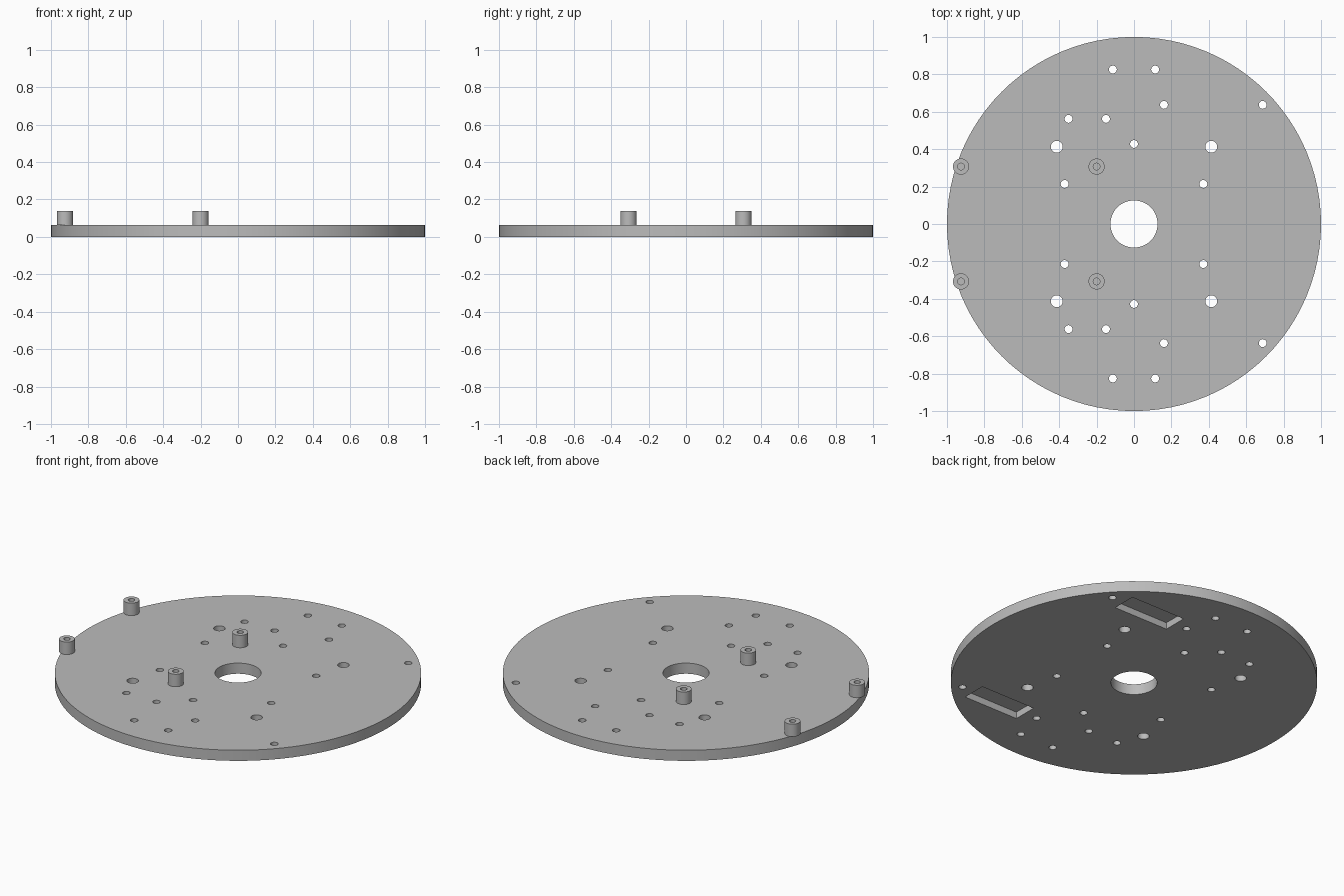
import bpy, bmesh, math
from mathutils import Matrix, Vector

cube = bpy.data.objects.get("Cube")
if cube:
    bpy.data.objects.remove(cube, do_unlink=True)

THICK = 0.064      # plate thickness
TOP = 0.139        # top of the standoffs

grey = bpy.data.materials.new("plain grey")
grey.use_nodes = True
colour = (0.5, 0.5, 0.5, 1)
grey.diffuse_color = colour
grey.node_tree.nodes["Principled BSDF"].inputs["Base Color"].default_value = colour


def make_object(name, bm):
    bmesh.ops.recalc_face_normals(bm, faces=bm.faces)
    mesh = bpy.data.meshes.new(name)
    bm.to_mesh(mesh)
    bm.free()
    mesh.materials.append(grey)
    obj = bpy.data.objects.new(name, mesh)
    bpy.context.collection.objects.link(obj)
    return obj


def add_cylinder(bm, x, y, radius, z0, z1, sides):
    bmesh.ops.create_cone(bm, cap_ends=True, segments=sides, radius1=radius,
                          radius2=radius, depth=z1 - z0,
                          matrix=Matrix.Translation((x, y, (z0 + z1) / 2)))


def add_box(bm, centre, size):
    bmesh.ops.create_cube(bm, size=1, matrix=Matrix.Translation(centre)
                          @ Matrix.Diagonal((*size, 1)))


def smooth(obj):
    bpy.ops.object.select_all(action="DESELECT")
    obj.select_set(True)
    bpy.context.view_layer.objects.active = obj
    bpy.ops.object.shade_smooth_by_angle(angle=math.radians(30))


# Round base plate
bm = bmesh.new()
add_cylinder(bm, 0, 0, 1, 0, THICK, 96)
plate = make_object("base_plate", bm)

# Drill holes, mirrored front to back, plus the centre bore
small, large = 0.021, 0.032
holes = [(-0.113, 0.826, small), (0.113, 0.826, small), (0.16, 0.637, small),
         (0.688, 0.637, small), (-0.35, 0.562, small), (-0.15, 0.562, small),
         (-0.413, 0.413, large), (0.413, 0.413, large), (0, 0.428, small),
         (-0.371, 0.214, small), (0.371, 0.214, small)]
bm = bmesh.new()
add_cylinder(bm, 0, 0, 0.126, -0.1, 0.2, 48)
for x, y, radius in holes:
    for side in (1, -1):
        add_cylinder(bm, x, side * y, radius, -0.1, 0.2, 24)

# Shallow rectangular pockets in the underside
for side in (1, -1):
    add_box(bm, (0.425, side * 0.637, 0), (0.365, 0.146, 0.08))
cutter = make_object("hole_cutter", bm)
cutter.hide_render = True

cut = plate.modifiers.new("holes", "BOOLEAN")
cut.operation = "DIFFERENCE"
cut.solver = "EXACT"
cut.object = cutter
bpy.context.view_layer.objects.active = plate
bpy.ops.object.modifier_apply(modifier=cut.name)
bpy.data.objects.remove(cutter, do_unlink=True)
smooth(plate)


# Hollow standoffs, each a rectangle spun about its own axis
def make_standoff(name, x, y, outer=0.043, inner=0.018):
    bm = bmesh.new()
    profile = [(inner, THICK), (outer, THICK), (outer, TOP), (inner, TOP)]
    verts = [bm.verts.new((x + r, y, z)) for r, z in profile]
    edges = [bm.edges.new((verts[i], verts[(i + 1) % 4])) for i in range(4)]
    bmesh.ops.spin(bm, geom=verts + edges, cent=Vector((x, y, 0)), axis=(0, 0, 1),
                   angle=math.tau, steps=32, use_merge=True)
    bmesh.ops.remove_doubles(bm, verts=bm.verts, dist=0.0001)
    smooth(make_object(name, bm))


for x, place in ((-0.925, "outer"), (-0.2, "inner")):
    for y, end in ((0.307, "back"), (-0.307, "front")):
        make_standoff(f"{place}_{end}_standoff", x, y)
